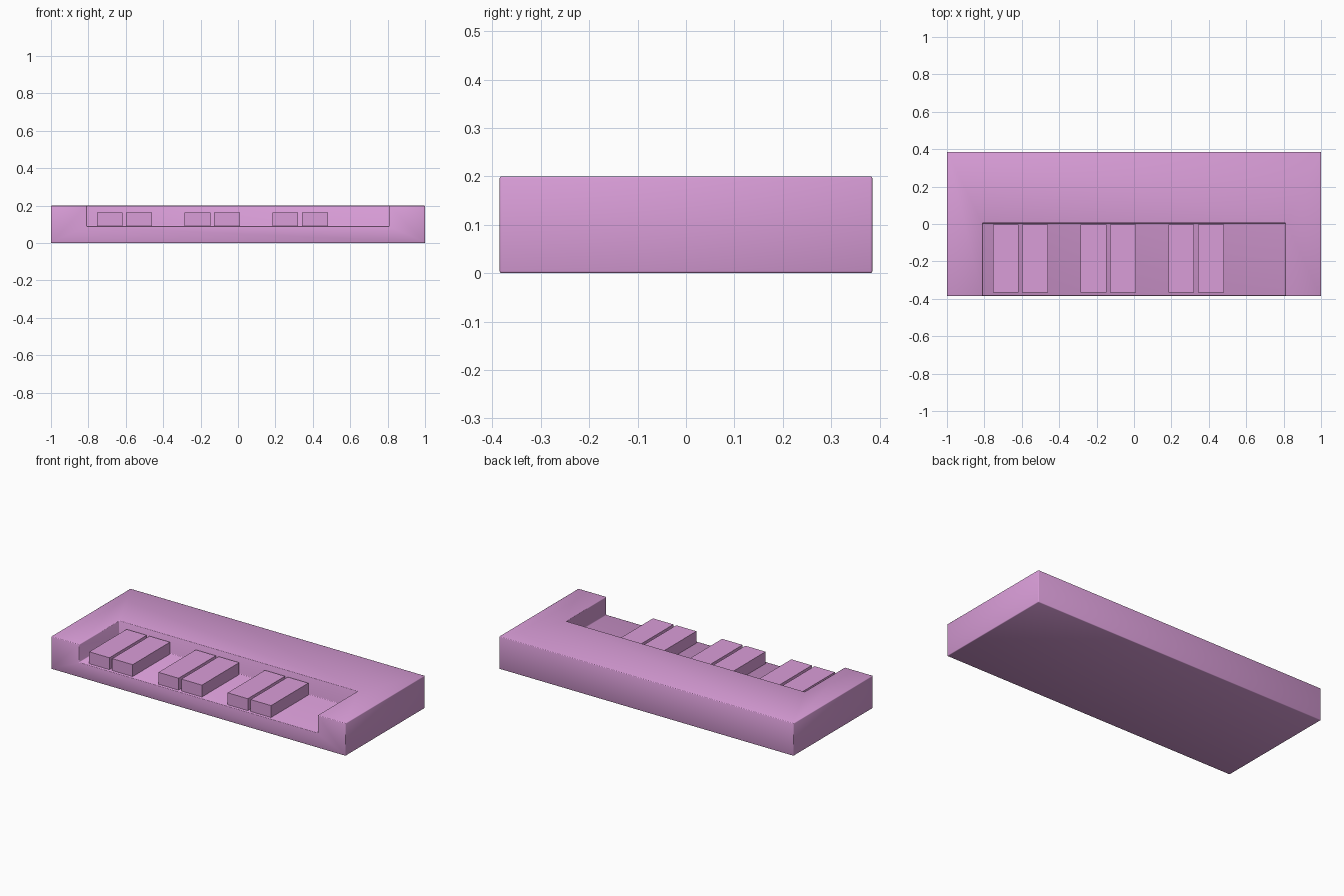
import bpy

# Remove the default cube
old = bpy.data.objects.get("Cube")
if old:
    bpy.data.objects.remove(old, do_unlink=True)

# Single colour
COLOR = (0.70, 0.34, 0.69, 1.0)
mat = bpy.data.materials.new("orchid_pink")
mat.use_nodes = True
mat.diffuse_color = COLOR
mat.node_tree.nodes["Principled BSDF"].inputs["Base Color"].default_value = COLOR


def box(name, low, high):
    """Box spanning two opposite corners."""
    bpy.ops.mesh.primitive_cube_add(
        size=1, location=[(a + b) / 2 for a, b in zip(low, high)])
    ob = bpy.context.object
    ob.name = name
    ob.scale = [b - a for a, b in zip(low, high)]
    bpy.ops.object.transform_apply(location=False, rotation=False, scale=True)
    ob.data.materials.append(mat)
    return ob


FLOOR, TOP, DEPTH = 0.09, 0.2, 0.385

# Tray body with a recess open to the front and top
tray = box("tray_body", (-1, -DEPTH, 0), (1, DEPTH, TOP))
cutter = box("recess_cutter", (-0.81, -0.6, FLOOR), (0.81, 0.005, 0.4))
cutter.hide_render = True
cut = tray.modifiers.new("recess", 'BOOLEAN')
cut.operation = 'DIFFERENCE'
cut.solver = 'EXACT'
cut.object = cutter

# Softened edges
bevel = tray.modifiers.new("soft_edges", 'BEVEL')
bevel.width = 0.004
bevel.segments = 2
bevel.limit_method = 'ANGLE'
bpy.context.view_layer.objects.active = tray
for name in ("recess", "soft_edges"):
    bpy.ops.object.modifier_apply(modifier=name)
bpy.data.objects.remove(cutter, do_unlink=True)
tray.data.shade_smooth()

# Three pairs of raised blocks on the recess floor
for i in range(3):
    x = -0.755 + 0.47 * i
    for side, start, end in (("right", 0, 0.137), ("left", 0.156, 0.295)):
        box(f"block_{i + 1}_{side}", (x + start, -0.365, FLOOR - 0.01),
            (x + end, -0.003, 0.163))
